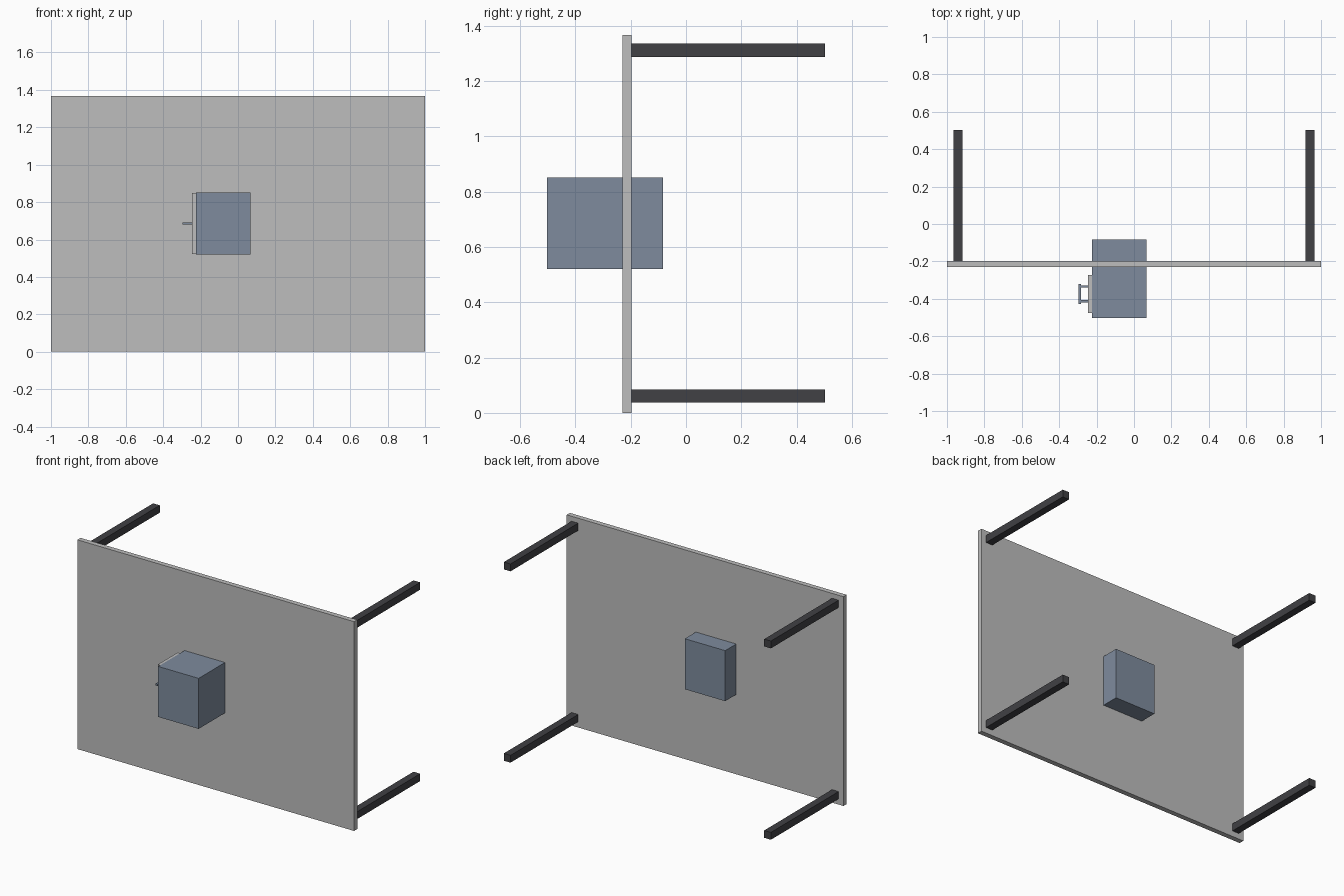
import bpy

cube = bpy.data.objects.get("Cube")
if cube:
    bpy.data.objects.remove(cube, do_unlink=True)


def material(name, rgb):
    m = bpy.data.materials.new(name)
    m.use_nodes = True
    colour = (*rgb, 1)
    m.diffuse_color = colour
    for node in m.node_tree.nodes:
        if node.type == 'BSDF_PRINCIPLED':
            node.inputs["Base Color"].default_value = colour
    return m


grey = material("light_grey", (0.51, 0.51, 0.51))
blue = material("steel_blue", (0.21, 0.26, 0.34))
dark = material("charcoal", (0.052, 0.052, 0.058))


def box(name, x, y, z, mat):
    """Block spanning the given (low, high) ranges."""
    bpy.ops.mesh.primitive_cube_add(size=1)
    ob = bpy.context.object
    ob.name = name
    ob.location = [sum(r) / 2 for r in (x, y, z)]
    ob.scale = [r[1] - r[0] for r in (x, y, z)]
    bpy.ops.object.transform_apply(location=True, rotation=False, scale=True)
    ob.data.materials.append(mat)
    return ob


# Upright wall panel
box("wall_panel", (-1, 1), (-0.23, -0.197), (0, 1.367), grey)

# Box passing through the panel
box("cabinet", (-0.225, 0.067), (-0.502, -0.083), (0.521, 0.851), blue)

# Side door
box("side_door", (-0.245, -0.225), (-0.477, -0.272), (0.523, 0.849), grey)

# Door handle: grip bar on two posts
handle_z = (0.679, 0.692)
box("handle_grip", (-0.296, -0.283), (-0.427, -0.32), handle_z, blue)
for name, y in (("front", -0.413), ("back", -0.334)):
    box(f"handle_post_{name}", (-0.283, -0.245), (y - 0.006, y + 0.006), handle_z, blue)

# Four support bars behind the panel
half = 0.024
for side, x in (("left", 0.941), ("right", -0.941)):
    for level, z in (("lower", 0.061), ("upper", 1.311)):
        box(f"{level}_{side}_support", (x - half, x + half), (-0.197, 0.502),
            (z - half, z + half), dark)
